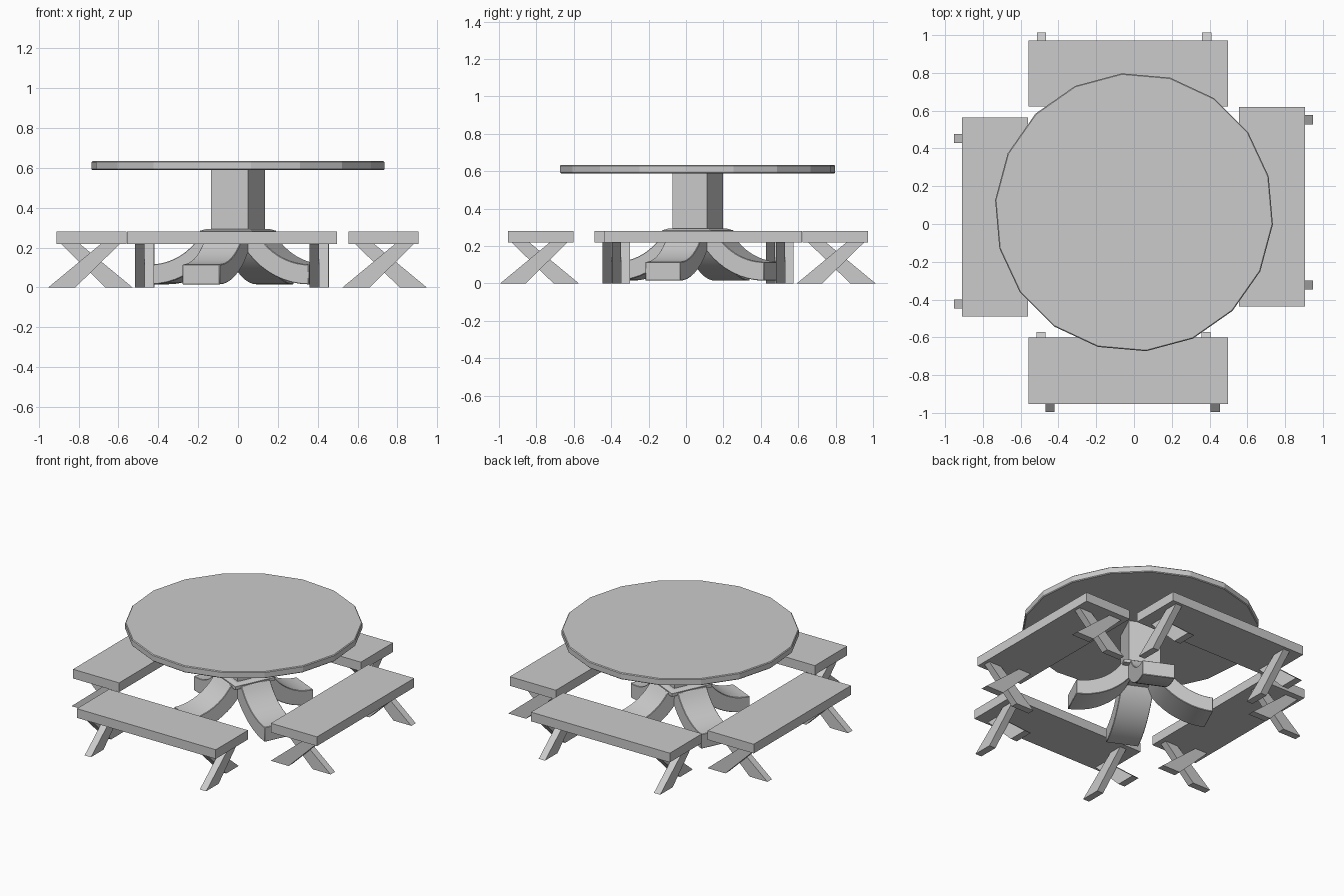
import bpy, bmesh, math
from mathutils import Matrix

cube = bpy.data.objects.get("Cube")
if cube:
    bpy.data.objects.remove(cube, do_unlink=True)

grey = bpy.data.materials.new("light_grey")
grey.use_nodes = True
grey.diffuse_color = (0.6, 0.6, 0.6, 1)
grey.node_tree.nodes["Principled BSDF"].inputs["Base Color"].default_value = (0.6, 0.6, 0.6, 1)

CENTRE_Y = 0.062
TURN = math.radians(20)


def finish(name, bm, matrix=Matrix(), bevel=0, smooth=False):
    """Turn a bmesh into a named grey object."""
    bmesh.ops.recalc_face_normals(bm, faces=bm.faces)
    mesh = bpy.data.meshes.new(name)
    bm.to_mesh(mesh)
    bm.free()
    mesh.materials.append(grey)
    obj = bpy.data.objects.new(name, mesh)
    bpy.context.collection.objects.link(obj)
    obj.matrix_world = matrix
    if bevel:
        mod = obj.modifiers.new("Bevel", 'BEVEL')
        mod.width, mod.segments = bevel, 1
        mod.limit_method, mod.angle_limit = 'ANGLE', math.radians(40)
    if smooth:
        bpy.ops.object.select_all(action='DESELECT')
        obj.select_set(True)
        bpy.context.view_layer.objects.active = obj
        bpy.ops.object.shade_smooth_by_angle(angle=math.radians(30))
    return obj


def prism(name, sides, r1, r2, z1, z2, start, bevel=0):
    """Upright prism on the table axis with its first corner at angle start."""
    bm = bmesh.new()
    bmesh.ops.create_cone(bm, cap_ends=True, segments=sides, radius1=r1, radius2=r2, depth=z2 - z1)
    first = max(bm.verts, key=lambda v: v.co.x + v.co.y * 0.01)
    angle = start - math.atan2(first.co.y, first.co.x)
    place = Matrix.Translation((0, CENTRE_Y, (z1 + z2) / 2)) @ Matrix.Rotation(angle, 4, 'Z')
    return finish(name, bm, place, bevel)


def extrude_profile(name, points, width, across, matrix, bevel=0, smooth=False):
    """Profile in the y-z plane, extruded along x and centred on across."""
    bm = bmesh.new()
    face = bm.faces.new([bm.verts.new((across - width / 2, y, z)) for y, z in points])
    new = bmesh.ops.extrude_face_region(bm, geom=[face])["geom"]
    bmesh.ops.translate(bm, vec=(width, 0, 0),
                        verts=[g for g in new if isinstance(g, bmesh.types.BMVert)])
    return finish(name, bm, matrix, bevel, smooth)


# Table top and square pedestal
prism("table_top", 18, 0.738, 0.738, 0.588, 0.634, math.radians(-5), 0.005)
prism("pedestal_column", 4, 0.144, 0.144, 0.28, 0.59, TURN)
prism("pedestal_plate", 4, 0.203, 0.203, 0.262, 0.284, TURN)
prism("pedestal_collar", 4, 0.203, 0.165, 0.284, 0.294, TURN)
prism("pedestal_hub", 4, 0.148, 0.148, 0.225, 0.263, TURN)


# Curved pedestal feet: concave arc above, parallel arc below
def arc(radius, inner):
    end = math.asin((0.44 - inner) / radius)
    return [(-0.44 + radius * math.sin(end * i / 10),
             0.455 - radius * math.cos(end * i / 10)) for i in range(11)]


foot_profile = arc(0.34, 0.15) + [(-0.05, 0.27)] + arc(0.44, 0.05)[::-1]
for i in range(4):
    place = Matrix.Translation((0, CENTRE_Y, 0)) @ Matrix.Rotation(math.radians(-25 + 90 * i), 4, 'Z')
    extrude_profile(f"pedestal_foot_{i + 1}", foot_profile, 0.207, 0, place, 0.003, True)

# Benches: a plank seat on two crossed trestles, outer edge facing -y before turning
seat = [(-0.175, 0.218), (0.175, 0.218), (0.175, 0.281), (-0.175, 0.281)]
strut = [(-0.211, 0), (-0.075, 0), (0.15, 0.22), (0.055, 0.22)]
crossed = [(-y, z) for y, z in strut]
benches = {"front": (-0.03, -0.777, 0), "right_hand": (0.73, 0.092, 90),
           "back": (-0.03, 0.797, 180), "left_hand": (-0.735, 0.037, 270)}
for side, (x, y, turn) in benches.items():
    place = Matrix.Translation((x, y, 0)) @ Matrix.Rotation(math.radians(turn), 4, 'Z')
    extrude_profile(f"{side}_bench_seat", seat, 1.055, 0, place)
    trestle = place @ Matrix.Translation((0, -0.006, 0))
    for end, across in (("a", -0.415), ("b", 0.46)):
        extrude_profile(f"{side}_bench_outer_leg_{end}", strut, 0.048, across, trestle)
        extrude_profile(f"{side}_bench_inner_leg_{end}", crossed, 0.048, across - 0.048, trestle)
